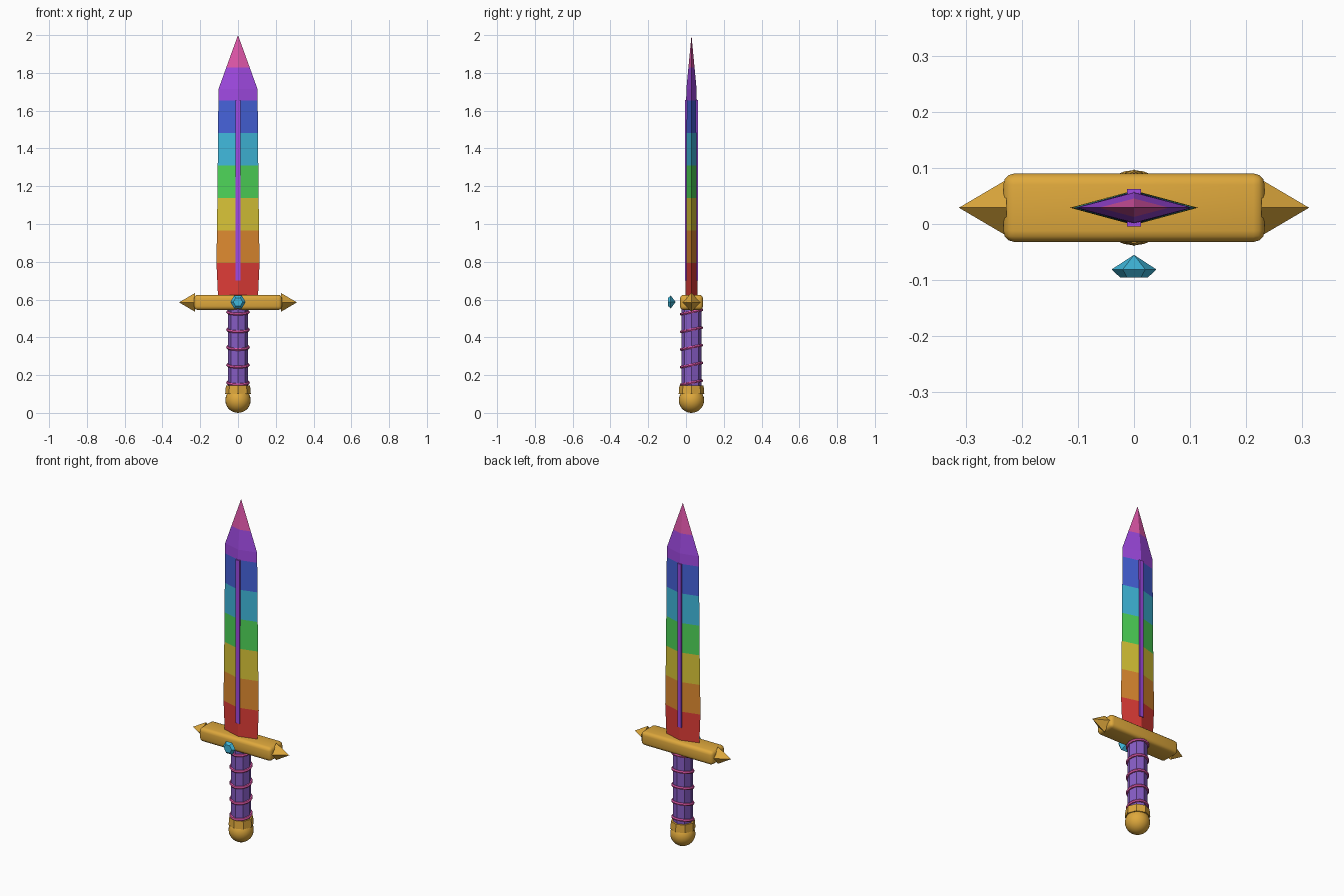
import bpy, bmesh
from math import pi, radians
from mathutils import Matrix, Vector

cube = bpy.data.objects.get("Cube")
if cube:
    bpy.data.objects.remove(cube)

CY = 0.029  # depth of the sword's central plane


def material(name, rgb):
    linear = [(c / 255 / 12.92 if c < 11 else ((c / 255 + 0.055) / 1.055) ** 2.4) for c in rgb]
    m = bpy.data.materials.new(name)
    m.use_nodes = True
    m.diffuse_color = (*linear, 1)
    m.node_tree.nodes["Principled BSDF"].inputs["Base Color"].default_value = (*linear, 1)
    return m


red = material("red", (222, 60, 55))
orange = material("orange", (222, 138, 48))
yellow = material("yellow", (216, 196, 55))
green = material("green", (78, 212, 88))
cyan = material("cyan", (64, 184, 220))
blue = material("blue", (70, 98, 218))
violet = material("violet", (160, 74, 226))
pink = material("pink", (226, 88, 172))
gold = material("gold", (222, 168, 60))
grip_purple = material("grip purple", (134, 92, 196))


def finish(name, bm, mats, smooth=False):
    bmesh.ops.recalc_face_normals(bm, faces=bm.faces)
    mesh = bpy.data.meshes.new(name)
    bm.to_mesh(mesh)
    bm.free()
    ob = bpy.data.objects.new(name, mesh)
    bpy.context.collection.objects.link(ob)
    for m in mats:
        mesh.materials.append(m)
    if smooth:
        bpy.ops.object.select_all(action='DESELECT')
        ob.select_set(True)
        bpy.context.view_layer.objects.active = ob
        bpy.ops.object.shade_smooth_by_angle(angle=radians(35))
    return ob


def cone(name, mat, sides, r1, r2, depth, matrix):
    bm = bmesh.new()
    bmesh.ops.create_cone(bm, cap_ends=True, segments=sides, radius1=r1, radius2=r2,
                          depth=depth, matrix=matrix)
    return finish(name, bm, [mat])


def box(name, mat, size, centre, bevel=0):
    bm = bmesh.new()
    bmesh.ops.create_cube(bm, size=1, matrix=Matrix.Translation(centre) @ Matrix.Diagonal((*size, 1)))
    if bevel:
        bmesh.ops.bevel(bm, geom=bm.edges[:], offset=bevel, segments=3, profile=0.5,
                        affect='EDGES')
    return finish(name, bm, [mat], smooth=bool(bevel))


# Blade: diamond sections, eight equal colour bands
z0, band = 0.62, 0.1725
rows = [(z0, 0.106, 0.031), (z0 + band, 0.114, 0.031), (z0 + 3 * band, 0.109, 0.030),
        (z0 + 6 * band, 0.104, 0.028), (1.715, 0.103, 0.027), (1.99, 0.004, 0.001), (2.0, 0, 0)]


def section(z):
    for (a, wa, ta), (b, wb, tb) in zip(rows, rows[1:]):
        if z <= b + 1e-6:
            f = (z - a) / (b - a)
            return wa + (wb - wa) * f, ta + (tb - ta) * f


bm = bmesh.new()
levels = sorted([z0 + i * band for i in range(8)] + [1.715])
rings = []
for z in levels:
    w, t = section(z)
    rings.append([bm.verts.new((x, CY + y, z)) for x, y in ((w, 0), (0, t), (-w, 0), (0, -t))])
tip = bm.verts.new((0, CY, 2))
bm.faces.new(rings[0])
for lower, upper in zip(rings, rings[1:]):
    for i in range(4):
        j = (i + 1) % 4
        bm.faces.new((lower[i], lower[j], upper[j], upper[i]))
for i in range(4):
    bm.faces.new((rings[-1][i], rings[-1][(i + 1) % 4], tip))
for f in bm.faces:
    f.material_index = min(7, int((f.calc_center_median().z - z0 + 1e-5) / band))
finish("blade", bm, [red, orange, yellow, green, cyan, blue, violet, pink])

# Raised strip along both faces of the blade
box("blade_strip", violet, (0.025, 0.067, 0.955), (0, CY, 1.178))

# Crossguard with a pyramid spike at each end
box("guard", gold, (0.466, 0.122, 0.08), (0, CY, 0.585), bevel=0.02)
for side, name in ((1, "left"), (-1, "right")):
    cone("guard_spike_" + name, gold, 4, 0.05, 0, 0.085,
         Matrix.Translation((side * 0.2695, CY, 0.585)) @ Matrix.Rotation(side * pi / 2, 4, 'Y'))

# Six-sided gem hovering before the guard, point towards the back
gem_turn = Matrix.Rotation(-pi / 2, 4, 'X') @ Matrix.Rotation(pi / 2, 4, 'Z')
bm = bmesh.new()
for r1, r2, y, d in ((0.04, 0, -0.068, 0.026), (0.025, 0.04, -0.088, 0.014)):
    m = Matrix.Translation((0, y, 0.587)) @ Matrix.Rotation(-pi / 2, 4, 'X')
    m = m @ Matrix.Rotation(pi / 2, 4, 'Z')
    bmesh.ops.create_cone(bm, cap_ends=False, segments=6, radius1=r1, radius2=r2, depth=d, matrix=m)
bmesh.ops.remove_doubles(bm, verts=bm.verts, dist=0.0005)
# Align a corner with each side, then close the flat front
if max(v.co.x for v in bm.verts) < 0.038:
    bmesh.ops.rotate(bm, verts=bm.verts, cent=Vector((0, 0, 0.587)),
                     matrix=Matrix.Rotation(pi / 6, 3, 'Y'))
bmesh.ops.holes_fill(bm, edges=[e for e in bm.edges if e.is_boundary], sides=6)
finish("gem", bm, [cyan])

# Octagonal grip
cone("grip", grip_purple, 8, 0.054, 0.054, 0.42, Matrix.Translation((0, CY, 0.345)))

# Tilted rings wrapped round the grip
for n in range(5):
    bpy.ops.mesh.primitive_torus_add(major_segments=16, minor_segments=6, major_radius=0.055,
                                     minor_radius=0.008, location=(0, CY, 0.16 + n * 0.0935),
                                     rotation=(0.2, 0, 0))
    ring = bpy.context.object
    ring.name = f"grip_ring_{n + 1}"
    ring.data.materials.append(pink)

# Pommel: rounded knob below an octagonal collar
bm = bmesh.new()
bmesh.ops.create_uvsphere(bm, u_segments=24, v_segments=14, radius=0.067,
                          matrix=Matrix.Translation((0, CY, 0.067)))
finish("pommel", bm, [gold], smooth=True)
cone("pommel_collar", gold, 8, 0.068, 0.064, 0.045, Matrix.Translation((0, CY, 0.122)))
